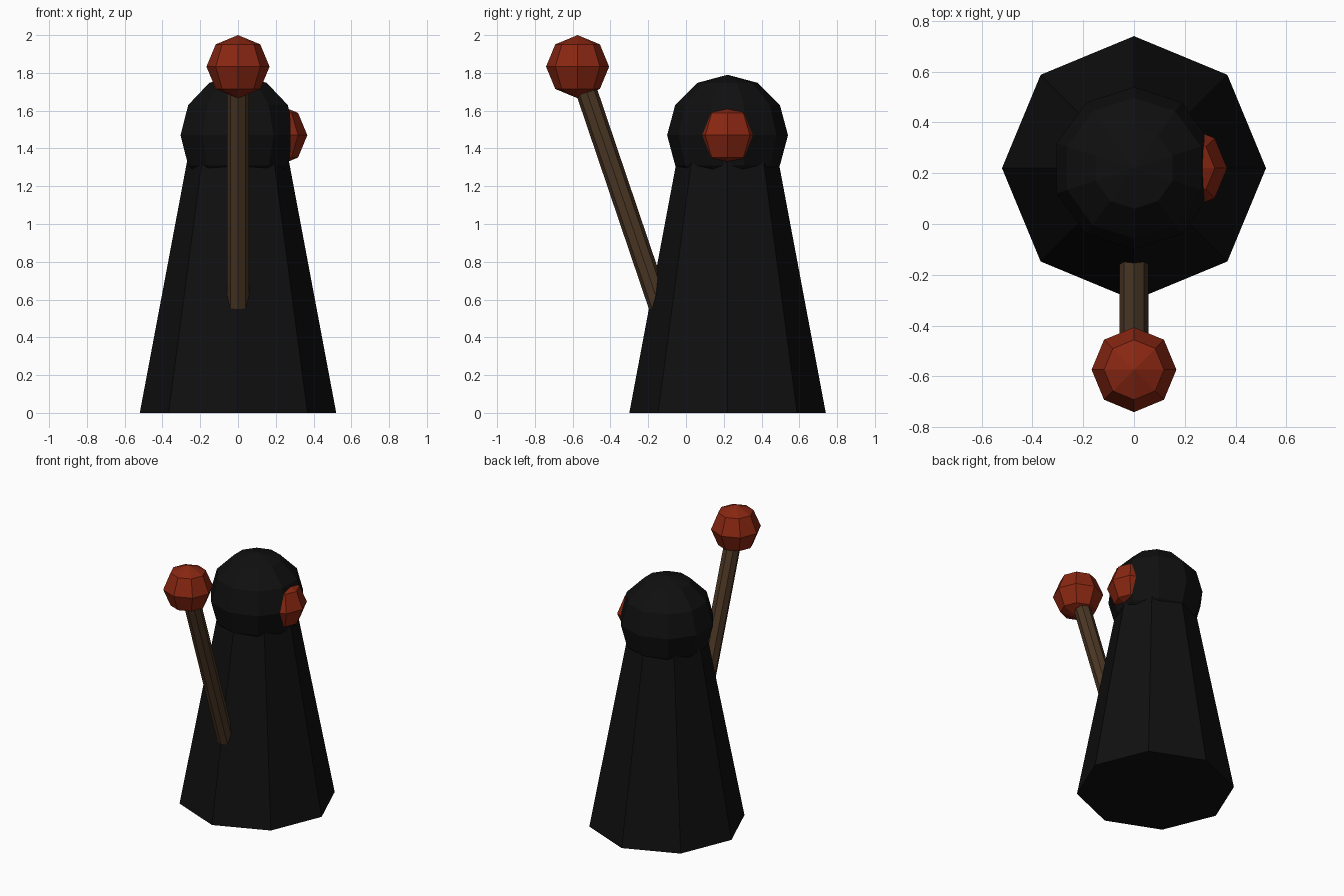
import bpy
from mathutils import Vector

cube = bpy.data.objects.get("Cube")
if cube:
    bpy.data.objects.remove(cube, do_unlink=True)


def make_material(name, rgb):
    mat = bpy.data.materials.new(name)
    mat.use_nodes = True
    mat.diffuse_color = (*rgb, 1)
    bsdf = next(n for n in mat.node_tree.nodes if n.type == 'BSDF_PRINCIPLED')
    bsdf.inputs["Base Color"].default_value = (*rgb, 1)
    return mat


black = make_material("black", (0.005, 0.005, 0.005))
red = make_material("dark red", (0.25, 0.02, 0.006))
wood = make_material("brown wood", (0.07, 0.038, 0.018))


def finish(name, mat):
    obj = bpy.context.object
    obj.name = obj.data.name = name
    obj.data.materials.append(mat)
    return obj


def ball(name, mat, centre, radius, segments, rings):
    bpy.ops.mesh.primitive_uv_sphere_add(
        segments=segments, ring_count=rings, radius=radius, location=centre)
    return finish(name, mat)


def tapered_post(name, mat, start, end, r_start, r_end):
    axis = Vector(end) - Vector(start)
    bpy.ops.mesh.primitive_cone_add(
        vertices=8, radius1=r_start, radius2=r_end, depth=axis.length,
        location=(Vector(start) + Vector(end)) / 2,
        rotation=Vector((0, 0, 1)).rotation_difference(axis).to_euler())
    return finish(name, mat)


body_y = 0.22

# Tapered body and rounded head
tapered_post("body", black, (0, body_y, 0), (0, body_y, 1.4), 0.52, 0.257)
ball("head", black, (0, body_y, 1.47), 0.32, 10, 6)

# Round knob set into the left side of the head
ball("side_knob", red, (0.2, body_y, 1.47), 0.167, 8, 4)

# Leaning stick with a ball on its tip
tapered_post("stick", wood, (0, -0.137, 0.552), (0, -0.563, 1.81), 0.057, 0.057)
ball("stick_ball", red, (0, -0.574, 1.833), 0.167, 8, 4)
